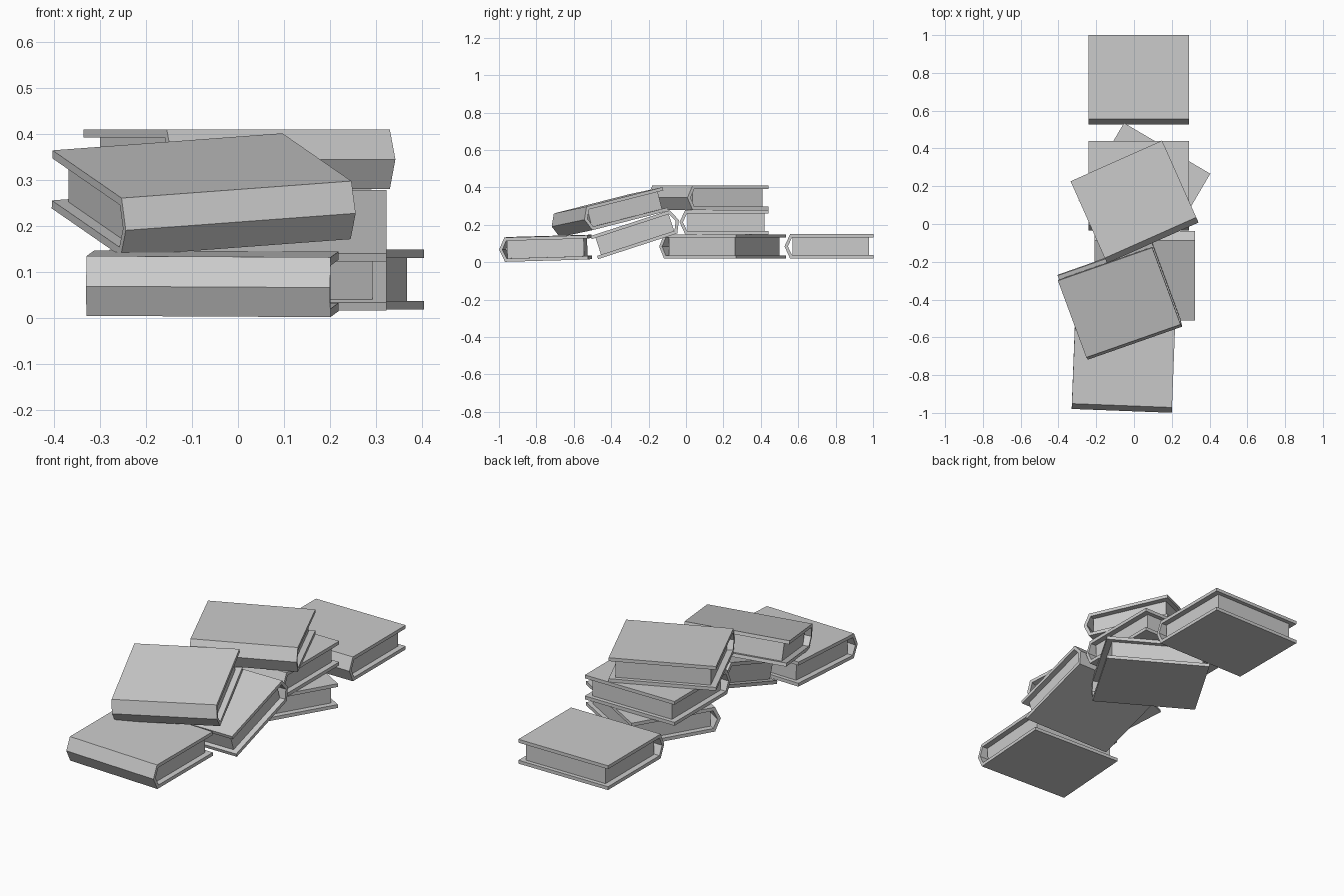
import bpy, bmesh
from math import radians

if "Cube" in bpy.data.objects:
    bpy.data.objects.remove(bpy.data.objects["Cube"])

W, D, H = 0.53, 0.475, 0.13      # book width, depth, thickness
T = 0.018                        # cover board thickness
SPINE = 0.03                     # how far the spine ridge bulges out
Y0, Y1, Z = -D / 2, D / 2, H / 2


def extrude_profile(name, profile, half_width):
    """Extrude a closed (y, z) outline symmetrically along x."""
    bm = bmesh.new()
    face = bm.faces.new([bm.verts.new((-half_width, y, z)) for y, z in profile])
    new = bmesh.ops.extrude_face_region(bm, geom=[face])["geom"]
    verts = [v for v in new if isinstance(v, bmesh.types.BMVert)]
    bmesh.ops.translate(bm, verts=verts, vec=(2 * half_width, 0, 0))
    bmesh.ops.recalc_face_normals(bm, faces=bm.faces)
    mesh = bpy.data.meshes.new(name)
    bm.to_mesh(mesh)
    bm.free()
    return mesh


# Cover: two boards joined by a ridged, hollow spine
cover_mesh = extrude_profile("book_cover", [
    (Y1, Z), (Y0 + SPINE, Z), (Y0, 0), (Y0 + SPINE, -Z), (Y1, -Z),
    (Y1, T - Z), (Y0 + SPINE + 0.01, T - Z), (Y0 + T, 0),
    (Y0 + SPINE + 0.01, Z - T), (Y1, Z - T)], W / 2)

# Page block: inset from the board edges, set back from the spine
pages_mesh = extrude_profile("book_pages", [
    (Y0 + 0.042, T - Z), (Y1 - 0.022, T - Z),
    (Y1 - 0.022, Z - T), (Y0 + 0.042, Z - T)], W / 2 - 0.03)

# Each book in the pile: name, centre, rotation in degrees
books = [
    ("back_book", (0.025, 0.764, 0.085), (0, 0, 0)),
    ("turned_base_book", (0.055, 0.196, 0.084), (0, 0, -30.5)),
    ("middle_book", (0.025, 0.203, 0.2145), (0, 0, 0)),
    ("top_book", (0.003, 0.117, 0.345), (0, 0, 24)),
    ("leaning_book", (0.057, -0.264, 0.152), (-18, 0, 180)),
    ("upper_front_book", (-0.074, -0.414, 0.2645), (13.5, -4, 19.3)),
    ("front_book", (-0.056, -0.752, 0.0745), (1.6, 0.3, -2.2)),
]
for name, centre, rotation in books:
    for part, mesh in (("cover", cover_mesh), ("pages", pages_mesh)):
        obj = bpy.data.objects.new(f"{name}_{part}", mesh)
        obj.location = centre
        obj.rotation_euler = [radians(a) for a in rotation]
        bpy.context.collection.objects.link(obj)
